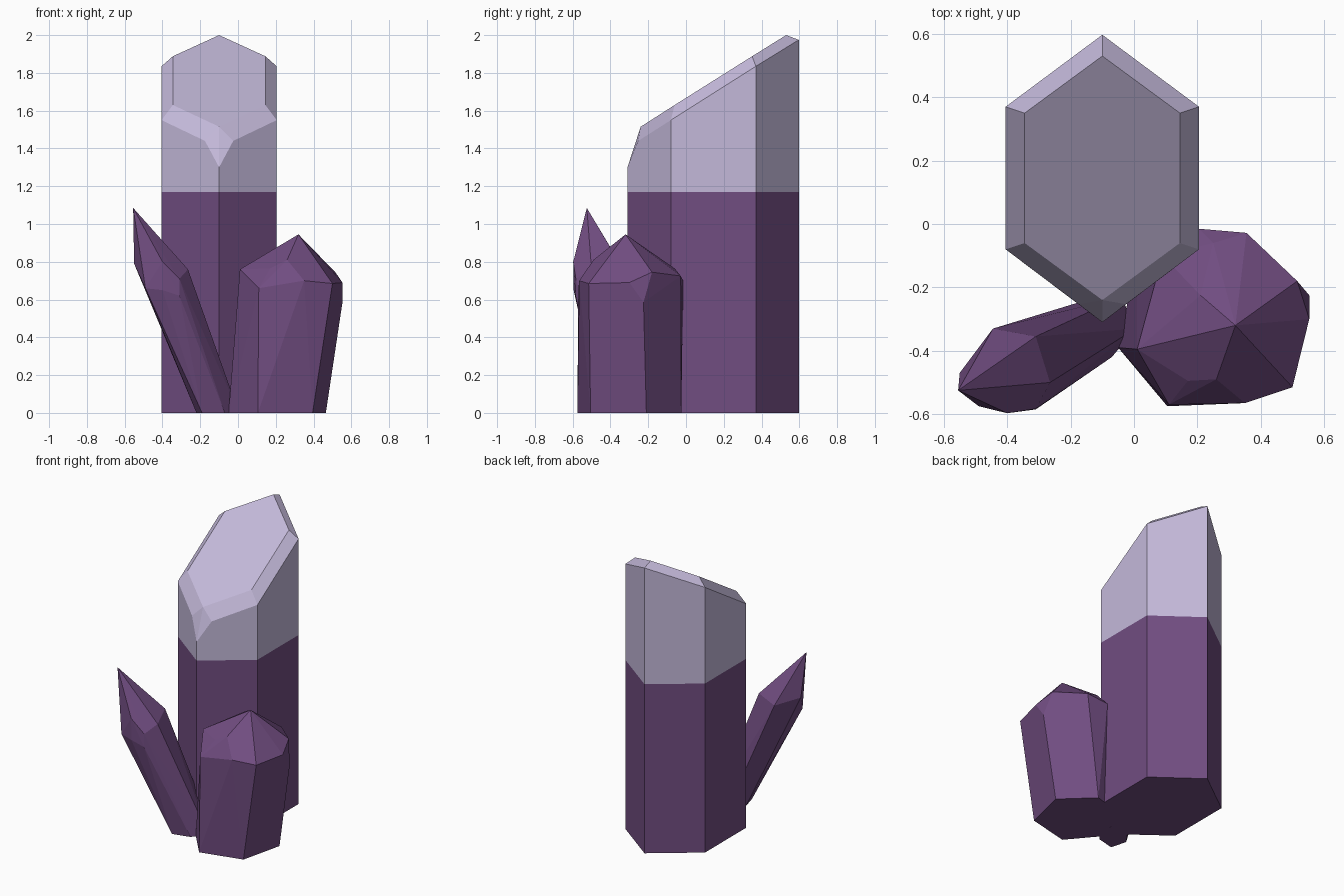
import bpy, bmesh, math

if "Cube" in bpy.data.objects:
    bpy.data.objects.remove(bpy.data.objects["Cube"])


def material(name, rgb):
    m = bpy.data.materials.new(name)
    m.diffuse_color = (*rgb, 1)
    m.use_nodes = True
    m.node_tree.nodes["Principled BSDF"].inputs["Base Color"].default_value = m.diffuse_color
    return m


purple = material("deep purple", (0.165, 0.074, 0.22))
lilac = material("pale lilac", (0.55, 0.485, 0.70))


def crystal(name, base, top, tip_height=None):
    """Convex crystal: flat base outline on the ground plus cut corner points."""
    bm = bmesh.new()
    for x, y in base:
        bm.verts.new((x, y, 0))
    for p in top:
        bm.verts.new(p)
    res = bmesh.ops.convex_hull(bm, input=bm.verts[:])
    junk = {g for g in res["geom_interior"] + res["geom_unused"]
            if isinstance(g, bmesh.types.BMVert)}
    bmesh.ops.delete(bm, geom=list(junk), context="VERTS")
    bmesh.ops.dissolve_limit(bm, angle_limit=math.radians(2),
                             verts=bm.verts[:], edges=bm.edges[:])
    if tip_height:  # split the sides where the pale tip starts
        bmesh.ops.bisect_plane(bm, geom=bm.verts[:] + bm.edges[:] + bm.faces[:],
                               plane_co=(0, 0, tip_height), plane_no=(0, 0, 1))
        for f in bm.faces:
            f.material_index = int(f.calc_center_median().z > tip_height)
    bmesh.ops.recalc_face_normals(bm, faces=bm.faces[:])
    me = bpy.data.meshes.new(name)
    bm.to_mesh(me)
    bm.free()
    me.materials.append(purple)
    me.materials.append(lilac)
    ob = bpy.data.objects.new(name, me)
    bpy.context.collection.objects.link(ob)


# Tall crystal: mirrored about its own centre line, x = -0.10
def mirrored(points):
    return [(-0.10 + s * p[0], *p[1:]) for p in points for s in (1, -1)
            if p[0] or s == 1]


crystal("tall_crystal",
        mirrored([(0, 0.597), (0.305, 0.37), (0.305, -0.08), (0, -0.31)]),
        mirrored([(0, 0.53, 2.0), (0.245, 0.35, 1.888), (0.245, -0.06, 1.63),
                  (0, -0.24, 1.515),                                  # slanted top
                  (0, 0.597, 1.975), (0.305, 0.37, 1.835),
                  (0.305, -0.08, 1.55), (0.075, -0.253, 1.44),
                  (0, -0.31, 1.30)]),                                 # bevel rim
        tip_height=1.17)

# Stout crystal on the right
crystal("stout_crystal",
        [(0.105, -0.575), (0.395, -0.505), (0.465, -0.21),
         (0.27, -0.025), (0.01, -0.10), (-0.05, -0.39)],
        [(0.32, -0.32, 0.945),
         (0.11, -0.57, 0.66), (0.35, -0.565, 0.70), (0.50, -0.515, 0.685),
         (0.553, -0.30, 0.69), (0.553, -0.225, 0.585), (0.515, -0.18, 0.745),
         (0.355, -0.028, 0.725), (0.25, -0.06, 0.765), (0.205, -0.015, 0.70),
         (0.09, -0.10, 0.72), (0.21, -0.225, 0.87), (0.01, -0.395, 0.76),
         (0.17, -0.495, 0.765), (0.26, -0.49, 0.81)])

# Slim crystal leaning to the left
crystal("slim_crystal",
        [(-0.07, -0.42), (-0.19, -0.45), (-0.22, -0.34),
         (-0.15, -0.24), (-0.04, -0.23), (0.005, -0.33)],
        [(-0.555, -0.525, 1.085),
         (-0.265, -0.50, 0.76), (-0.31, -0.355, 0.80), (-0.31, -0.585, 0.62),
         (-0.31, -0.583, 0.71), (-0.40, -0.595, 0.65), (-0.40, -0.597, 0.80),
         (-0.49, -0.575, 0.66), (-0.55, -0.47, 0.79), (-0.445, -0.33, 0.76)])
